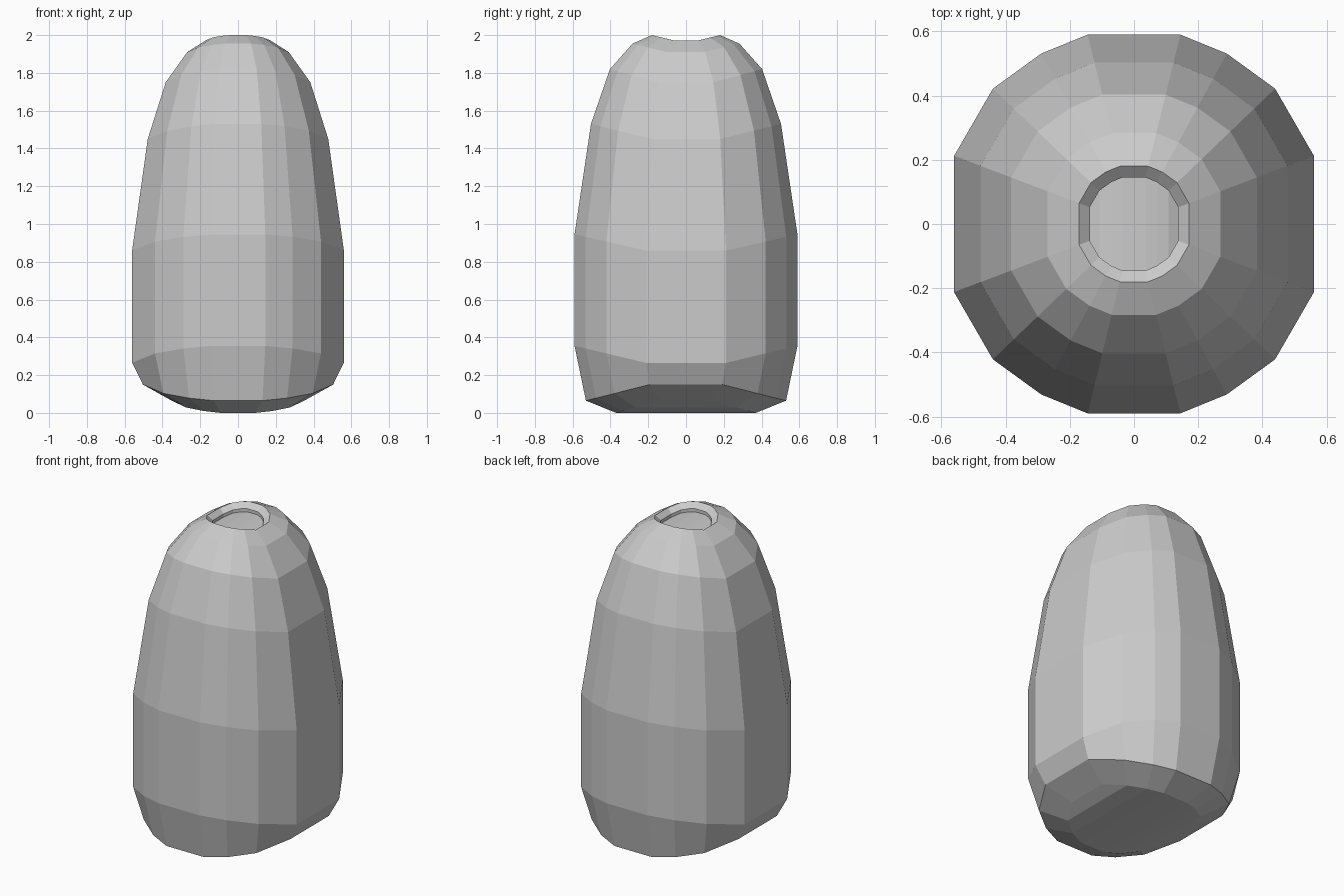
import bpy

if "Cube" in bpy.data.objects:
    bpy.data.objects.remove(bpy.data.objects["Cube"])

# One quadrant of the 16-sided cross-section (unit size)
quad = [(0.245, 1.0), (0.49, 0.9), (0.745, 0.715), (0.95, 0.36)]
section = (quad + [(x, -y) for x, y in reversed(quad)]
           + [(-x, -y) for x, y in quad] + [(-x, y) for x, y in reversed(quad)])
N = len(section)

# Rings: radius, height at the front/back, height at the sides
rings = [(0.37, 0.0, 0.065), (0.53, 0.065, 0.15), (0.59, 0.355, 0.265),
         (0.59, 0.945, 0.86), (0.503, 1.53, 1.45), (0.403, 1.82, 1.75),
         (0.283, 1.955, 1.91), (0.18, 2.0, 1.972),
         (0.145, 1.97, 1.945), (0.145, 1.95, 1.925)]

verts, faces = [], []
for r, z_front, z_side in rings:
    for x, y in section:
        t = (abs(y) - 0.36) / 0.64
        verts.append((x * r, y * r, z_side + (z_front - z_side) * t))

# Walls between neighbouring rings
for k in range(len(rings) - 1):
    for i in range(N):
        j = (i + 1) % N
        faces.append((k * N + i, k * N + N + i, k * N + N + j, k * N + j))


# Curved end caps made of strips running front to back
def cap(start, up):
    columns = [(i, 7 - i) for i in (3, 2, 1, 0)] + [(15 - i, 8 + i) for i in range(4)]
    for (a, b), (c, d) in zip(columns, columns[1:]):
        f = [start + a, start + c, start + d, start + b]
        faces.append(f if up else f[::-1])


cap(0, False)
cap((len(rings) - 1) * N, True)

mesh = bpy.data.meshes.new("body")
mesh.from_pydata(verts, [], faces)
mesh.update()
body = bpy.data.objects.new("body", mesh)
bpy.context.collection.objects.link(body)
